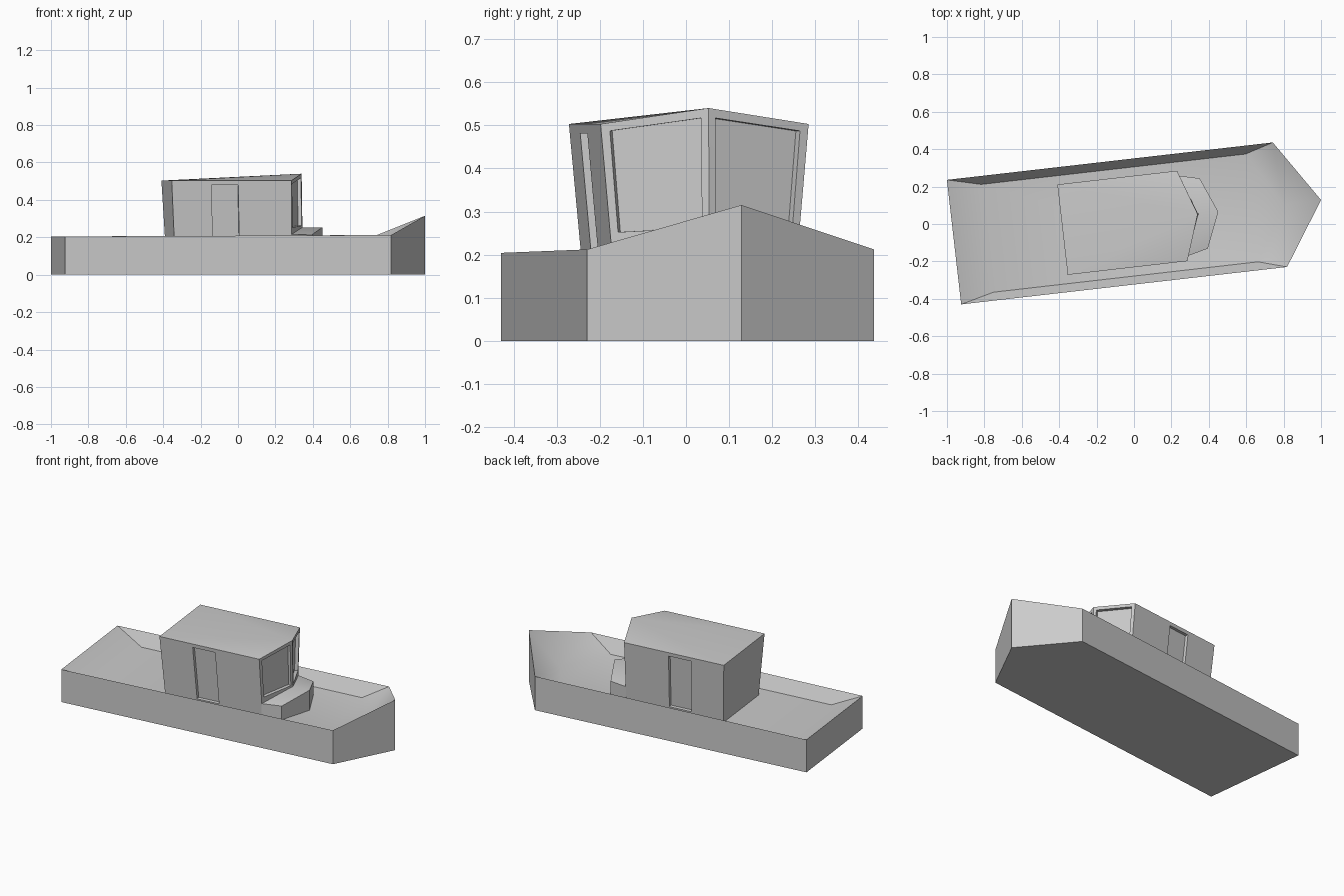
import bpy, bmesh, math
from mathutils import Vector, Matrix

if "Cube" in bpy.data.objects:
    bpy.data.objects.remove(bpy.data.objects["Cube"], do_unlink=True)

# One plain grey for the whole boat
grey = bpy.data.materials.new("light_grey")
grey.use_nodes = True
GREY = (0.6, 0.6, 0.6, 1)
grey.diffuse_color = GREY
grey.node_tree.nodes["Principled BSDF"].inputs["Base Color"].default_value = GREY

# The boat is laid out along x, then turned slightly
PLACE = Matrix.Translation((-0.0015, 0.0134, 0)) @ Matrix.Rotation(math.radians(6.55), 4, "Z")


def face(bm, *points):
    bm.faces.new([bm.verts.new(p) for p in points])


def mirror_point(p):
    return Vector((p[0], -p[1], p[2]))


def finish(bm, name):
    bmesh.ops.remove_doubles(bm, verts=bm.verts, dist=0.0005)
    bmesh.ops.recalc_face_normals(bm, faces=bm.faces)
    bm.transform(PLACE)
    mesh = bpy.data.meshes.new(name)
    bm.to_mesh(mesh)
    bm.free()
    mesh.materials.append(grey)
    obj = bpy.data.objects.new(name, mesh)
    bpy.context.collection.objects.link(obj)
    bpy.ops.object.select_all(action="DESELECT")
    obj.select_set(True)
    bpy.context.view_layer.objects.active = obj
    bpy.ops.object.shade_smooth_by_angle(angle=math.radians(30))


def outline(half):
    """Closed ring from one side: stern, shoulder, centre tip, and back."""
    stern, shoulder, tip = [Vector(p) for p in half]
    return [stern, shoulder, tip, mirror_point(shoulder), mirror_point(stern)]


def recessed_wall(bm, corners, s_range, t_range, depth):
    """Wall quad with a sunken panel; corners run bottom-left anticlockwise."""
    a, b, c, d = [Vector(p) for p in corners]
    at = lambda s, t: a.lerp(b, s).lerp(d.lerp(c, s), t)
    (s0, s1), (t0, t1) = s_range, t_range
    outer = [a, b, c, d]
    rim = [at(s0, t0), at(s1, t0), at(s1, t1), at(s0, t1)]
    push = (b - a).cross(d - a).normalized() * -depth
    panel = [p + push for p in rim]
    for i in range(4):
        j = (i + 1) % 4
        face(bm, outer[i], outer[j], rim[j], rim[i])
        face(bm, rim[i], rim[j], panel[j], panel[i])
    face(bm, *panel)


# Hull with sunken deck, sloped bulwarks and raised bow
bm = bmesh.new()
rail = outline([(-0.967, -0.335, 0.204), (0.787, -0.335, 0.212), (1.008, 0, 0.315)])
deck = outline([(-0.788, -0.29, 0.127), (0.636, -0.29, 0.127), (0.807, 0, 0.127)])
keel = [Vector((p.x, p.y, 0)) for p in rail]
face(bm, *keel)
face(bm, *deck)
for i in range(5):
    j = (i + 1) % 5
    face(bm, keel[i], keel[j], rail[j], rail[i])
    if i in (1, 2):
        # Bow panels fold from the shoulder to the inner tip
        shoulder, inner = (rail[1], deck[1]) if i == 1 else (rail[3], deck[3])
        face(bm, shoulder, rail[2], deck[2])
        face(bm, shoulder, deck[2], inner)
    else:
        face(bm, rail[i], rail[j], deck[j], deck[i])
finish(bm, "hull")

# Cabin with a door on each side and two front windows
bm = bmesh.new()
base = outline([(-0.363, -0.21, 0.127), (0.265, -0.21, 0.127), (0.35, 0, 0.127)])
roof = outline([(-0.383, -0.243, 0.503), (0.261, -0.243, 0.503), (0.344, 0, 0.54)])
DOOR = ((0.33, 0.555), (0.06, 0.94))
WINDOW = ((0.08, 0.93), (0.33, 0.95))
flip = lambda r: (1 - r[1], 1 - r[0])
walls = [(DOOR[0], DOOR[1]), (WINDOW[0], WINDOW[1]),
         (flip(WINDOW[0]), WINDOW[1]), (flip(DOOR[0]), DOOR[1])]
for i, (s_range, t_range) in enumerate(walls):
    recessed_wall(bm, (base[i], base[i + 1], roof[i + 1], roof[i]), s_range, t_range, 0.02)
face(bm, base[4], base[0], roof[0], roof[4])
face(bm, *base)
face(bm, roof[0], roof[1], roof[2])
face(bm, roof[2], roof[3], roof[4])
face(bm, roof[0], roof[2], roof[4])
finish(bm, "cabin")

# Ridged step in front of the cabin
bm = bmesh.new()
top = outline([(0.262, -0.217, 0.215), (0.377, -0.189, 0.213), (0.455, 0, 0.253)])
foot = [Vector((p.x, p.y, 0.127)) for p in top]
ridge_back = Vector((0.335, 0, 0.253))
ridge_foot = Vector((0.335, 0, 0.127))
face(bm, top[0], top[1], top[2], ridge_back)
face(bm, ridge_back, top[2], top[3], top[4])
for i in range(4):
    face(bm, foot[i], foot[i + 1], top[i + 1], top[i])
face(bm, foot[0], ridge_foot, ridge_back, top[0])
face(bm, ridge_foot, foot[4], top[4], ridge_back)
face(bm, *foot, ridge_foot)
finish(bm, "front_step")
